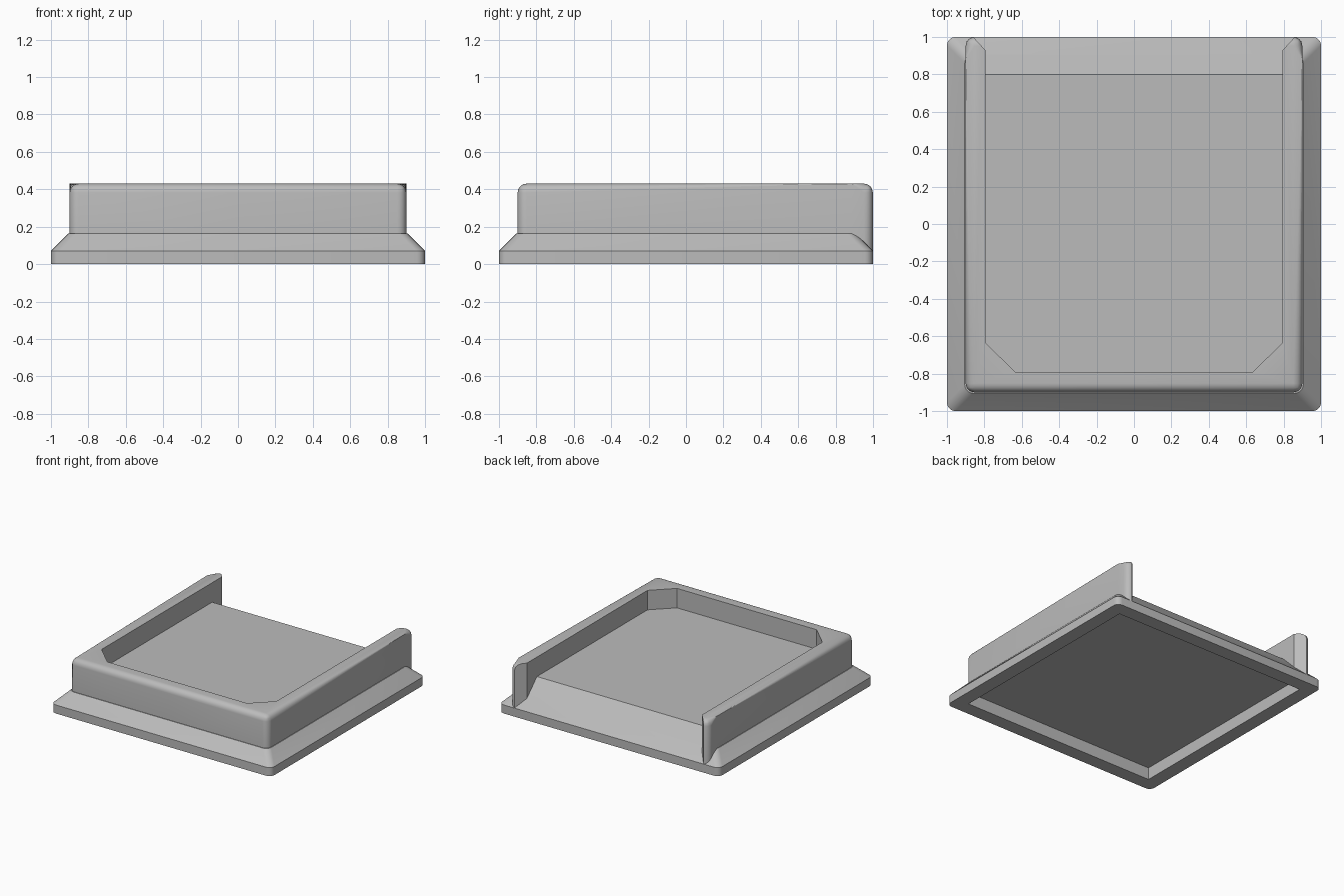
import bpy, bmesh, math
from mathutils import Vector

if "Cube" in bpy.data.objects:
    bpy.data.objects.remove(bpy.data.objects["Cube"])

grey = bpy.data.materials.new("plain grey")
grey.diffuse_color = (0.5, 0.5, 0.5, 1)
grey.use_nodes = True
grey.node_tree.nodes["Principled BSDF"].inputs["Base Color"].default_value = grey.diffuse_color


def finish(name, bm):
    bmesh.ops.recalc_face_normals(bm, faces=bm.faces)
    mesh = bpy.data.meshes.new(name)
    bm.to_mesh(mesh)
    bm.free()
    mesh.materials.append(grey)
    obj = bpy.data.objects.new(name, mesh)
    bpy.context.collection.objects.link(obj)
    bpy.ops.object.select_all(action='DESELECT')
    obj.select_set(True)
    bpy.context.view_layer.objects.active = obj
    bpy.ops.object.shade_smooth_by_angle(angle=math.radians(30))
    return obj


def rounded_square(bm, half, radius, z, steps=5):
    ring = []
    for corner in range(4):
        mid = math.radians(45 + 90 * corner)
        cx = math.copysign(half - radius, math.cos(mid))
        cy = math.copysign(half - radius, math.sin(mid))
        for i in range(steps + 1):
            a = math.radians(90 * corner + 90 * i / steps)
            ring.append(bm.verts.new((cx + radius * math.cos(a), cy + radius * math.sin(a), z)))
    return ring


# Base plate: recessed underside, straight rim and 45 degree chamfer
bm = bmesh.new()
rings = [rounded_square(bm, *r) for r in (
    (0.885, 0, 0.1), (0.885, 0, 0), (1, 0.045, 0), (1, 0.045, 0.07), (0.905, 0.045, 0.165))]
for a, b in zip(rings, rings[1:]):
    for i in range(len(a)):
        j = (i + 1) % len(a)
        bm.faces.new((a[i], a[j], b[j], b[i]))
bm.faces.new(rings[0])
bm.faces.new(rings[-1])
bmesh.ops.remove_doubles(bm, verts=bm.verts, dist=1e-5)
finish("base_plate", bm)

# Raised floor with a ramp at the back
bm = bmesh.new()
profile = [(-0.85, 0.165), (-0.85, 0.27), (0.8, 0.27), (0.905, 0.165)]
face = bm.faces.new([bm.verts.new((-0.8, y, z)) for y, z in profile])
ext = bmesh.ops.extrude_face_region(bm, geom=[face])["geom"]
bmesh.ops.translate(bm, vec=(1.6, 0, 0), verts=[v for v in ext if isinstance(v, bmesh.types.BMVert)])
finish("raised_floor", bm)

# Surrounding wall, right half, open at the back
TOP = 0.43
outline = [(0, -0.9), (0.9, -0.9), (0.9, 0.885), (0.9, 1), (0.795, 1), (0.795, 0.93),
           (0.795, -0.635), (0.635, -0.79), (0, -0.79)]
bm = bmesh.new()
low = [bm.verts.new((x, y, 0.068 if y > 0.95 else 0.12)) for x, y in outline]
high = [bm.verts.new((x, y, TOP)) for x, y in outline]
for i in range(len(outline) - 1):
    bm.faces.new((low[i], low[i + 1], high[i + 1], high[i]))
bm.faces.new(high)
# Round the outer top edges and outer upright corners
edges = [bm.edges.get((high[i], high[i + 1])) for i in range(4)]
edges += [bm.edges.get((low[i], high[i])) for i in (1, 3)]
bmesh.ops.bevel(bm, geom=edges, offset=0.048, segments=6, profile=0.5, affect='EDGES')
# Slice the inner corner off the wall end and cap it
normal = Vector((-0.07, 0.065, 0)).normalized()
cut = bmesh.ops.bisect_plane(bm, geom=bm.verts[:] + bm.edges[:] + bm.faces[:],
                             plane_co=(0.795, 0.93, 0), plane_no=normal, clear_outer=True)
verts = [v for v in cut["geom_cut"] if isinstance(v, bmesh.types.BMVert)]
centre = sum((v.co for v in verts), Vector()) / len(verts)
side = normal.cross(Vector((0, 0, 1)))
verts.sort(key=lambda v: math.atan2(v.co.z - centre.z, (v.co - centre).dot(side)))
bm.faces.new(verts)
wall = finish("surrounding_wall", bm)
mirror = wall.modifiers.new("mirror", 'MIRROR')
mirror.use_axis[0] = True
